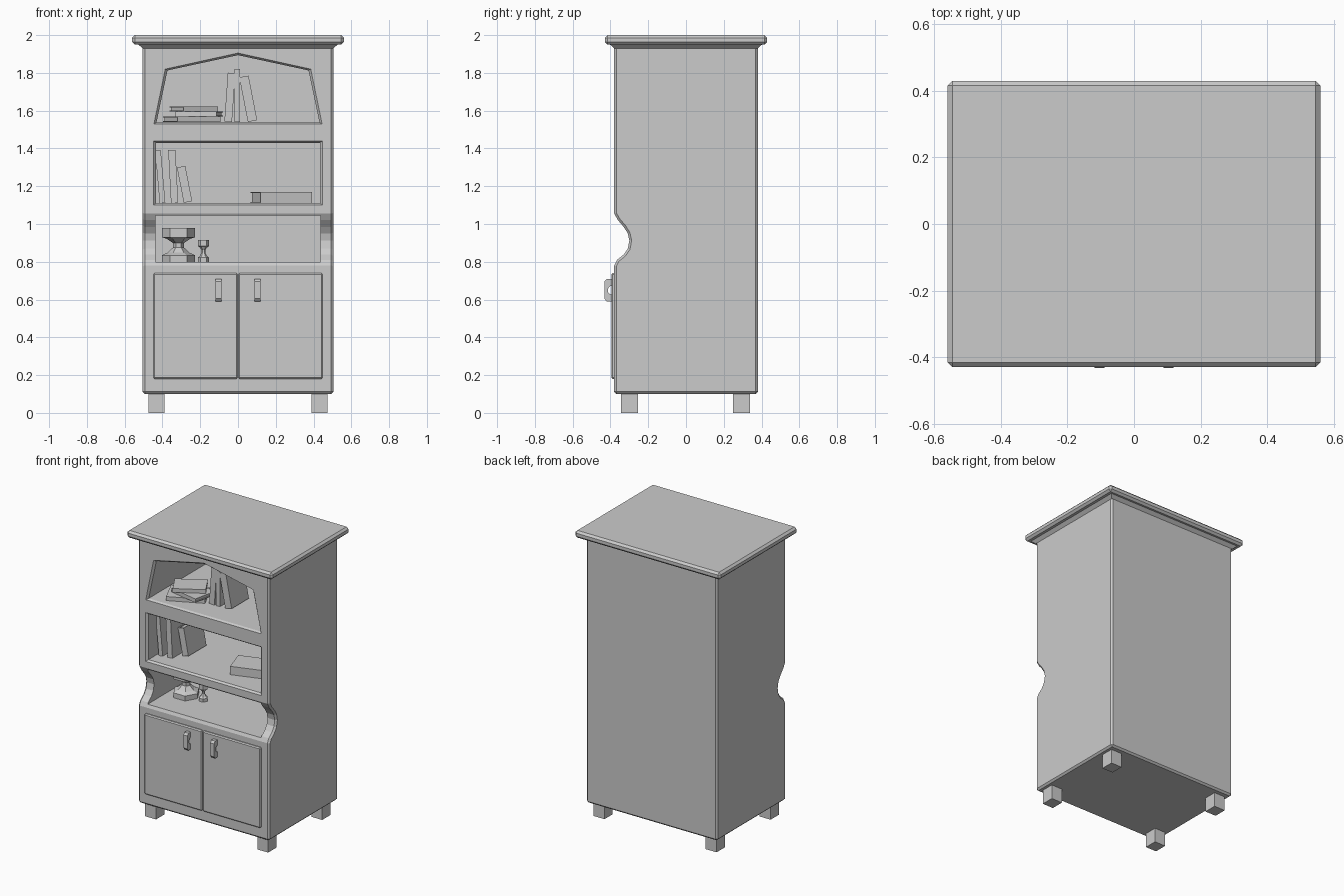
import bpy, bmesh, math
from mathutils import Matrix, Euler, Vector

if "Cube" in bpy.data.objects:
    bpy.data.objects.remove(bpy.data.objects["Cube"])


def finish(name, bm, bevel=0.0, angle=50):
    """Turn a bmesh into an object, optionally with chamfered edges."""
    bmesh.ops.recalc_face_normals(bm, faces=bm.faces)
    me = bpy.data.meshes.new(name)
    bm.to_mesh(me)
    bm.free()
    ob = bpy.data.objects.new(name, me)
    bpy.context.collection.objects.link(ob)
    if bevel:
        m = ob.modifiers.new("chamfer", 'BEVEL')
        m.width, m.segments = bevel, 1
        m.limit_method, m.angle_limit = 'ANGLE', math.radians(angle)
    return ob


def add_box(bm, lo, hi):
    lo, hi = Vector(lo), Vector(hi)
    mat = Matrix.Translation((lo + hi) / 2) @ Matrix.Diagonal((*(hi - lo), 1))
    bmesh.ops.create_cube(bm, size=1, matrix=mat)


def box(name, lo, hi, bevel=0.0):
    bm = bmesh.new()
    add_box(bm, lo, hi)
    return finish(name, bm, bevel)


def loft(name, rings, bevel=0.0):
    """Skin a list of equal-length closed rings and cap both ends."""
    bm = bmesh.new()
    vs = [[bm.verts.new(p) for p in r] for r in rings]
    n = len(vs[0])
    for a, b in zip(vs, vs[1:]):
        for i in range(n):
            bm.faces.new((a[i], a[(i + 1) % n], b[(i + 1) % n], b[i]))
    bm.faces.new(vs[0])
    bm.faces.new(vs[-1])
    return finish(name, bm, bevel)


def rect(x, y, z):
    return [(-x, -y, z), (x, -y, z), (x, y, z), (-x, y, z)]


# Cabinet body: side profile with the curved notch, extruded across x
profile = [(0.38, 0.10), (0.38, 1.945), (-0.38, 1.945), (-0.38, 1.055), (-0.36, 1.02),
           (-0.33, 0.985), (-0.308, 0.95), (-0.30, 0.912), (-0.308, 0.87),
           (-0.33, 0.838), (-0.365, 0.81), (-0.38, 0.78), (-0.38, 0.10)]
body = loft("cabinet_body", [[(x, y, z) for y, z in profile] for x in (-0.505, 0.505)], 0.012)


# Shelf openings, with a flared front rim
def opening(name, pts, sx, sz, zc):
    inner = [(x * sx, zc + (z - zc) * sz) for x, z in pts]
    rings = [(-0.46, pts), (-0.38, pts), (-0.366, inner), (0.33, inner)]
    cutter = loft(name, [[(x, y, z) for x, z in p] for y, p in rings])
    m = body.modifiers.new(name, 'BOOLEAN')
    m.operation, m.solver, m.object = 'DIFFERENCE', 'EXACT', cutter
    cutter.hide_render = True
    return cutter


def slot(x, z0, z1):
    return [(-x, z0), (x, z0), (x, z1), (-x, z1)]


arch = [(-0.445, 1.53), (0.445, 1.53), (0.385, 1.82), (0, 1.905), (-0.385, 1.82)]
cutters = [opening("arch_cutter", arch, 0.97, 0.95, 1.68),
           opening("middle_cutter", slot(0.447, 1.10, 1.44), 0.97, 0.94, 1.27),
           opening("lower_cutter", slot(0.437, 0.80, 1.045), 1, 1, 0.92)]
bpy.context.view_layer.objects.active = body
for m in list(body.modifiers):
    bpy.ops.object.modifier_apply(modifier=m.name)
for c in cutters:
    bpy.data.objects.remove(c)

# Top slab and the moulding beneath it
loft("top_moulding", [rect(0.505, 0.38, 1.93), rect(0.535, 0.41, 1.957)])
box("top_slab", (-0.56, -0.43, 1.95), (0.56, 0.43, 2.0), 0.014)

# Legs, doors and handles, mirrored left and right
for side, s in (("left", -1), ("right", 1)):
    for place, y in (("front", -0.30), ("back", 0.295)):
        x = s * 0.432
        box(f"{place}_{side}_leg", (x - 0.042, y - 0.045, 0), (x + 0.042, y + 0.045, 0.11))
    x0, x1 = sorted((s * 0.002, s * 0.448))
    box(f"{side}_door", (x0, -0.395, 0.18), (x1, -0.37, 0.74), 0.007)
    grip = [(-0.39, 0.59), (-0.42, 0.59), (-0.432, 0.605), (-0.432, 0.695), (-0.42, 0.71),
            (-0.39, 0.71), (-0.39, 0.675), (-0.405, 0.67), (-0.413, 0.655),
            (-0.413, 0.64), (-0.405, 0.63), (-0.39, 0.625)]
    loft(f"{side}_handle", [[(s * 0.103 + d, y, z) for y, z in grip] for d in (-0.015, 0.015)])


# Books: spine towards -y, two covers and a recessed page block
def book(name, size, loc, rot):
    t, d, h = (v / 2 for v in size)
    c, g = 0.005, 0.006
    bm = bmesh.new()
    add_box(bm, (-t, -d, -h), (t, -d + c, h))
    add_box(bm, (-t, -d + c, -h), (-t + c, d, h))
    add_box(bm, (t - c, -d + c, -h), (t, d, h))
    add_box(bm, (-t + c, -d + c, -h + g), (t - c, d - g, h - g))
    mat = Matrix.Translation(loc) @ Euler([math.radians(a) for a in rot]).to_matrix().to_4x4()
    bmesh.ops.transform(bm, matrix=mat, verts=bm.verts)
    return finish(name, bm)


books = [  # (thickness, depth, height), centre, rotation
    ((0.030, 0.20, 0.28), (-0.412, -0.18, 1.252), (0, -5, 0)),
    ((0.038, 0.20, 0.28), (-0.343, -0.17, 1.252), (0, -3, 0)),
    ((0.045, 0.20, 0.19), (-0.283, -0.10, 1.210), (0, -11, 0)),
    ((0.058, 0.176, 0.285), (0.228, -0.13, 1.141), (0, 90, 18)),
    ((0.040, 0.19, 0.26), (-0.043, -0.12, 1.670), (0, 4, 0)),
    ((0.030, 0.19, 0.28), (-0.004, -0.12, 1.680), (0, 0, 0)),
    ((0.050, 0.19, 0.24), (0.054, -0.12, 1.663), (0, -11, 0)),
    ((0.028, 0.18, 0.25), (-0.245, -0.20, 1.554), (0, 90, 25)),
    ((0.026, 0.17, 0.22), (-0.205, -0.20, 1.582), (0, 90, -12)),
    ((0.026, 0.15, 0.21), (-0.235, -0.19, 1.609), (0, 90, 30)),
]
for i, b in enumerate(books):
    book(f"book_{i + 1}", *b)


# Six-sided goblets on the lower shelf
def goblet(name, x, y, r, h):
    rings = []
    for k, z in ((1, 0), (1, 0.19), (0.65, 0.27), (0.33, 0.42), (0.33, 0.55),
                 (0.72, 0.68), (1, 0.72), (1, 1)):
        rings.append([(x + r * k * math.cos(i * math.pi / 3),
                       y + r * k * math.sin(i * math.pi / 3), 0.80 + h * z) for i in range(6)])
    loft(name, rings)


goblet("large_goblet", -0.315, -0.12, 0.088, 0.18)
goblet("small_goblet", -0.183, -0.12, 0.030, 0.115)
